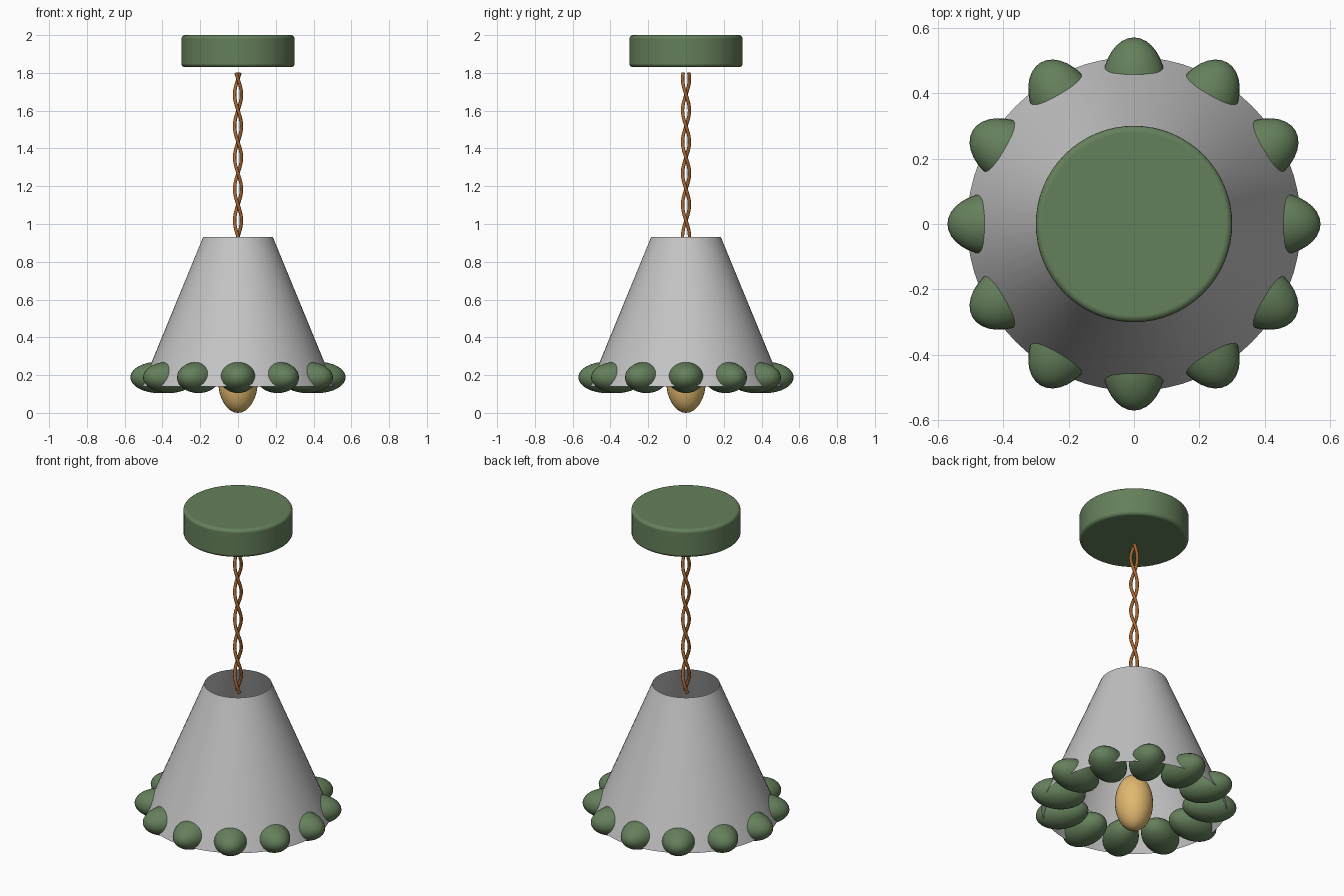
import bpy, bmesh, math
from mathutils import Matrix

cube = bpy.data.objects.get("Cube")
if cube:
    bpy.data.objects.remove(cube, do_unlink=True)


def material(name, rgb):
    m = bpy.data.materials.new(name)
    m.use_nodes = True
    color = (*rgb, 1)
    m.diffuse_color = color
    m.node_tree.nodes["Principled BSDF"].inputs["Base Color"].default_value = color
    return m


green = material("moss green", (0.13, 0.215, 0.105))
grey = material("light grey", (0.55, 0.55, 0.55))
amber = material("warm amber", (0.75, 0.48, 0.16))
copper = material("copper brown", (0.38, 0.13, 0.03))


def add_mesh(name, bm, mat):
    mesh = bpy.data.meshes.new(name)
    bm.to_mesh(mesh)
    bm.free()
    for p in mesh.polygons:
        p.use_smooth = True
    mesh.materials.append(mat)
    obj = bpy.data.objects.new(name, mesh)
    bpy.context.collection.objects.link(obj)
    return obj


def ellipsoid(name, mat, radii, center, angle=0):
    bm = bmesh.new()
    bmesh.ops.create_uvsphere(bm, u_segments=32, v_segments=16, radius=1)
    placed = (Matrix.Rotation(angle, 4, "Z") @ Matrix.Translation(center)
              @ Matrix.Diagonal((*radii, 1)))
    bmesh.ops.transform(bm, matrix=placed, verts=bm.verts)
    return add_mesh(name, bm, mat)


def cone(name, mat, bottom, top, z0, z1, capped):
    bm = bmesh.new()
    bmesh.ops.create_cone(bm, cap_ends=capped, segments=64, radius1=bottom,
                          radius2=top, depth=z1 - z0,
                          matrix=Matrix.Translation((0, 0, (z0 + z1) / 2)))
    return add_mesh(name, bm, mat)


# Ceiling canopy with softened rims
canopy = cone("ceiling_canopy", green, 0.3, 0.3, 1.83, 2.0, True)
bevel = canopy.modifiers.new("rounded rims", "BEVEL")
bevel.width = 0.02
bevel.segments = 4
bevel.limit_method = "ANGLE"
bevel.harden_normals = True

# Open conical shade
cone("lamp_shade", grey, 0.51, 0.185, 0.14, 0.93, False)

# Ring of pebbles round the shade's lower rim
COUNT = 12
for i in range(COUNT):
    ellipsoid(f"rim_pebble_{i + 1}", green, (0.15, 0.098, 0.083),
              (0.42, 0, 0.188), math.tau * i / COUNT)

# Bulb
ellipsoid("bulb", amber, (0.105, 0.105, 0.17), (0, 0, 0.17))

# Cord of two twisted strands
TOP, BOTTOM, NODE, PITCH, STEPS = 1.8, 0.88, 1.768, 0.333, 100
for side, start in (("left", 0), ("right", math.pi)):
    curve = bpy.data.curves.new(f"cord_strand_{side}", "CURVE")
    curve.dimensions = "3D"
    curve.bevel_depth = 0.009
    curve.bevel_resolution = 3
    curve.use_fill_caps = True
    path = curve.splines.new("POLY")
    path.points.add(STEPS)
    for k, point in enumerate(path.points):
        z = TOP + (BOTTOM - TOP) * k / STEPS
        a = start + math.tau * (z - NODE) / PITCH
        point.co = (0.018 * math.sin(a), 0.018 * math.cos(a), z, 1)
    path.use_smooth = True
    curve.materials.append(copper)
    strand = bpy.data.objects.new(f"cord_strand_{side}", curve)
    bpy.context.collection.objects.link(strand)
